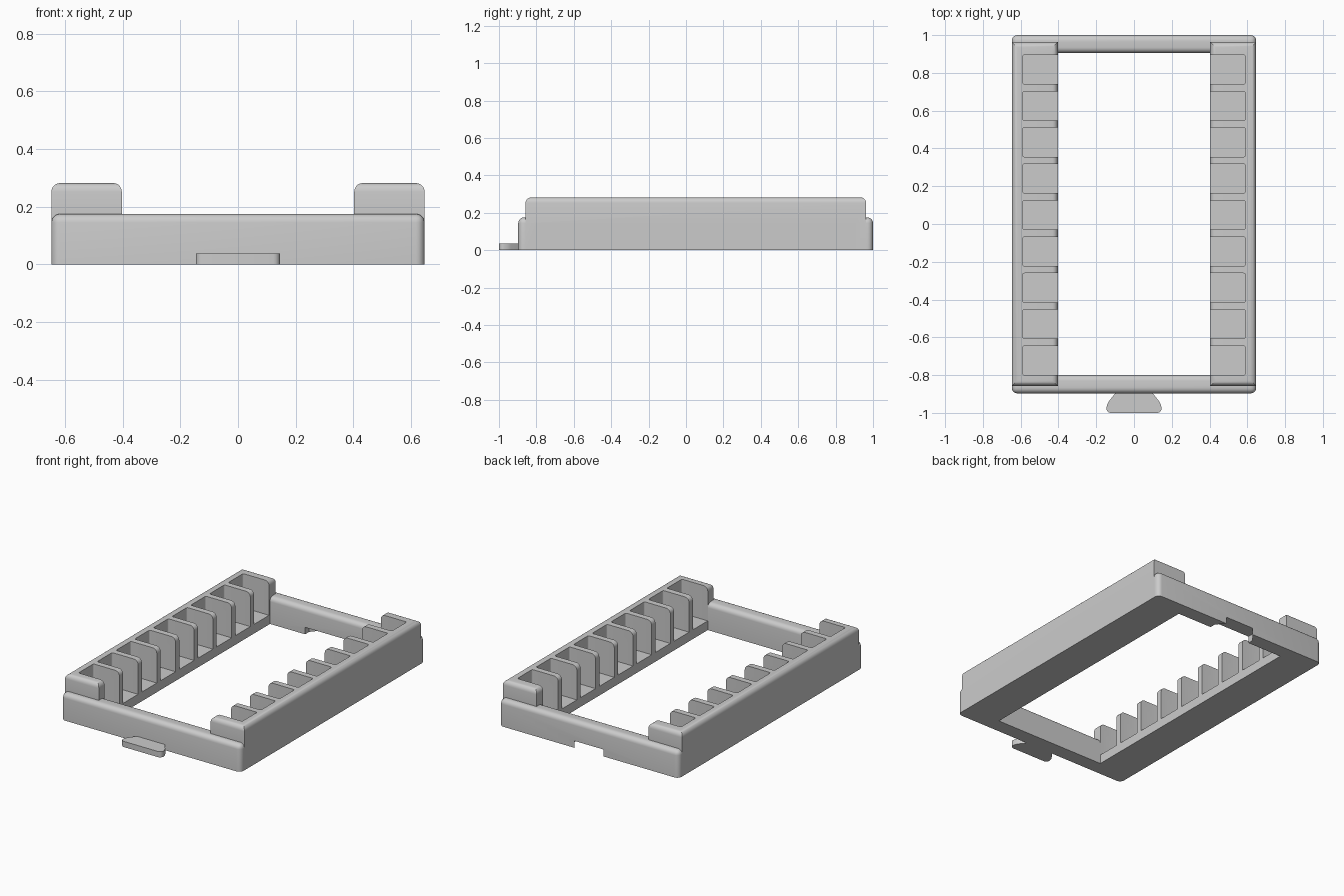
import bpy
import bmesh

if "Cube" in bpy.data.objects:
    bpy.data.objects.remove(bpy.data.objects["Cube"], do_unlink=True)

grey = bpy.data.materials.new("plain grey")
grey.use_nodes = True
colour = (0.6, 0.6, 0.6, 1)
grey.diffuse_color = colour
grey.node_tree.nodes["Principled BSDF"].inputs["Base Color"].default_value = colour

HALF_X, INNER_X = 0.647, 0.403
BACK, FRONT = 1.0, -0.897
BAR_TOP, RAIL_TOP = 0.175, 0.282


def prism(name, outline, z0, z1, rounded=None, radius=0.03):
    """Extrude an outline upward and round the edges that pass the test."""
    bm = bmesh.new()
    low = [bm.verts.new((x, y, z0)) for x, y in outline]
    high = [bm.verts.new((x, y, z1)) for x, y in outline]
    bm.faces.new(low)
    bm.faces.new(high)
    for i in range(len(low)):
        j = (i + 1) % len(low)
        bm.faces.new((low[i], low[j], high[j], high[i]))
    bmesh.ops.recalc_face_normals(bm, faces=bm.faces)
    if rounded:
        edges = [e for e in bm.edges if rounded(*[v.co for v in e.verts])]
        bmesh.ops.bevel(bm, geom=edges, offset=radius, segments=5,
                        profile=0.5, affect='EDGES')
    mesh = bpy.data.meshes.new(name)
    bm.to_mesh(mesh)
    bm.free()
    mesh.materials.append(grey)
    ob = bpy.data.objects.new(name, mesh)
    bpy.context.collection.objects.link(ob)
    return ob


def box(name, x0, x1, y0, y1, z0, z1, rounded=None, radius=0.03):
    outline = [(x0, y0), (x1, y0), (x1, y1), (x0, y1)]
    return prism(name, outline, z0, z1, rounded, radius)


def combine(target, other, operation):
    mod = target.modifiers.new(operation, 'BOOLEAN')
    mod.operation, mod.solver, mod.object = operation, 'EXACT', other
    bpy.context.view_layer.objects.active = target
    bpy.ops.object.modifier_apply(modifier=mod.name)
    bpy.data.objects.remove(other, do_unlink=True)


def upright(a, b):
    return abs(a.z - b.z) > 0.01


def on_top(a, b):
    return not upright(a, b) and a.z > 0.1


def bar_edges(outer_y):
    """Top edges and the two outer corners of a cross bar."""
    return lambda a, b: on_top(a, b) or (upright(a, b) and abs(a.y - outer_y) < 0.001)


# Front and back cross bars with rounded tops and corners
frame = box("rack_frame", -HALF_X, HALF_X, FRONT, -0.8, 0, BAR_TOP, bar_edges(FRONT))
back_bar = box("back_bar", -HALF_X, HALF_X, 0.905, BACK, 0, BAR_TOP, bar_edges(BACK))

# Dovetail notch through the foot of the back bar
half_notch = [(0.105, 1.02), (0.105, BACK), (0.15, 0.945), (0.15, 0.88)]
notch = prism("notch_cutter",
              half_notch + [(-x, y) for x, y in reversed(half_notch)], -0.05, 0.045)
combine(back_bar, notch, 'DIFFERENCE')
combine(frame, back_bar, 'UNION')

# Tall side rails with rounded tops, each with nine slots open to the middle
for side in (-1, 1):
    x0, x1 = sorted((side * INNER_X, side * HALF_X))
    rail = box("rail", x0, x1, -0.858, 0.963, 0, RAIL_TOP, on_top)
    x0, x1 = sorted((side * 0.3, side * 0.59))
    for i in range(9):
        y = 0.818 - i * 0.1926
        slot = box("slot_cutter", x0, x1, y - 0.077, y + 0.077, 0.06, 0.4,
                   upright, 0.01)
        combine(rail, slot, 'DIFFERENCE')
    combine(frame, rail, 'UNION')

# Matching dovetail tab on the front
half_tab = [(0.1, FRONT), (0.146, -0.955), (0.146, -1.0)]
tab = prism("front_tab", half_tab + [(-x, y) for x, y in reversed(half_tab)], 0, 0.037,
            lambda a, b: upright(a, b) and a.y < -0.93, 0.024)

for ob in (frame, tab):
    bpy.ops.object.select_all(action='DESELECT')
    ob.select_set(True)
    bpy.context.view_layer.objects.active = ob
    bpy.ops.object.shade_smooth_by_angle(angle=0.6)
